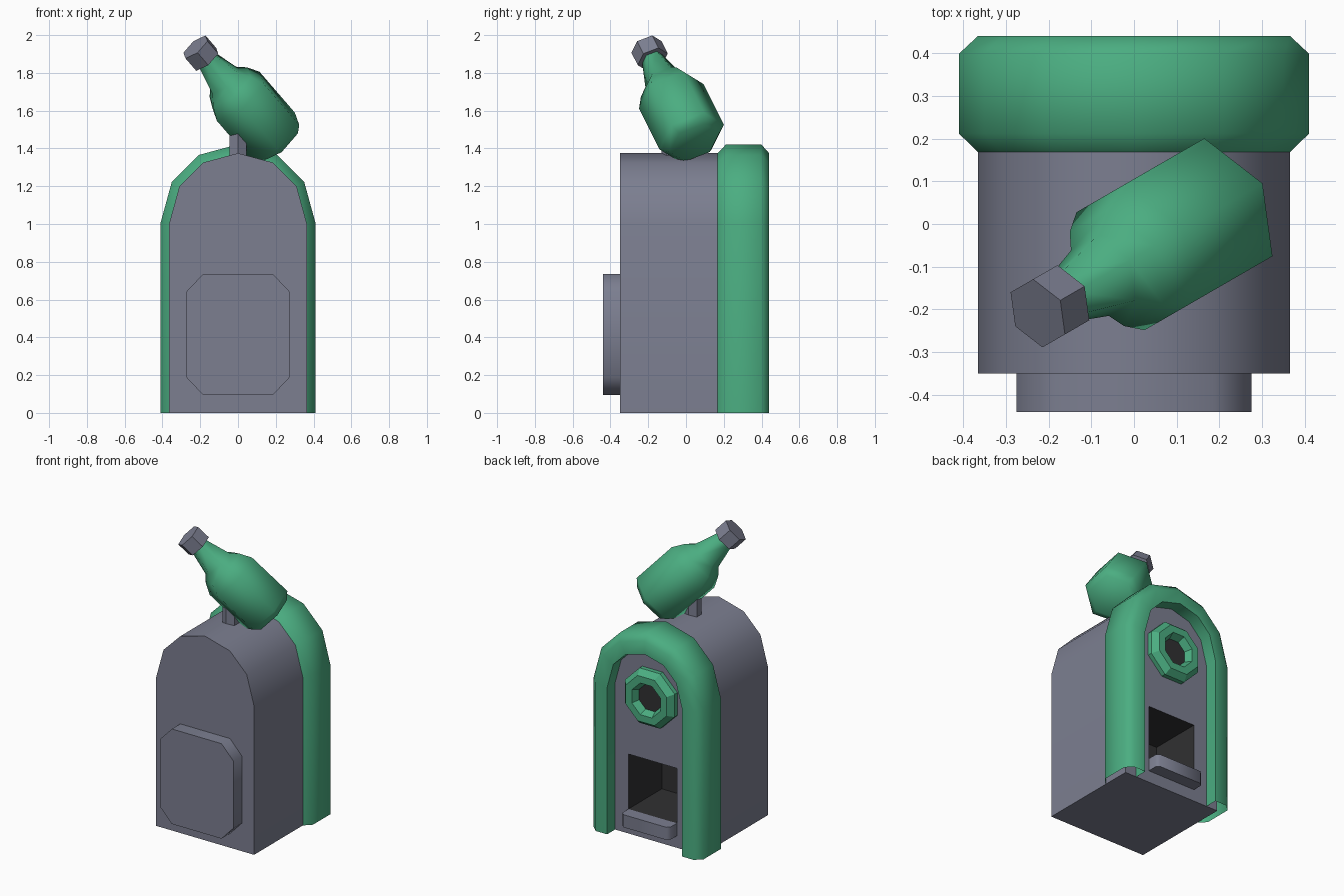
import bpy, bmesh, math
from mathutils import Vector, Matrix

if "Cube" in bpy.data.objects:
    bpy.data.objects.remove(bpy.data.objects["Cube"])


def material(name, rgb):
    m = bpy.data.materials.new(name)
    m.diffuse_color = (*rgb, 1)
    m.use_nodes = True
    m.node_tree.nodes["Principled BSDF"].inputs["Base Color"].default_value = m.diffuse_color
    return m


GREY = material("slate_grey", (0.20, 0.21, 0.28))
GREEN = material("bottle_green", (0.07, 0.42, 0.22))
DARK = material("dark_interior", (0.03, 0.03, 0.032))


def finish(bm, name, mats, angle=None):
    """Turn a bmesh into an object; smooth it by angle if one is given."""
    bmesh.ops.recalc_face_normals(bm, faces=bm.faces)
    me = bpy.data.meshes.new(name)
    bm.to_mesh(me)
    bm.free()
    ob = bpy.data.objects.new(name, me)
    bpy.context.collection.objects.link(ob)
    for m in mats:
        me.materials.append(m)
    if angle:
        bpy.ops.object.select_all(action='DESELECT')
        ob.select_set(True)
        bpy.context.view_layer.objects.active = ob
        bpy.ops.object.shade_smooth_by_angle(angle=math.radians(angle))
    return ob


def bridge(bm, rings, closed=True):
    n = len(rings[0])
    for a, b in zip(rings, rings[1:]):
        for i in range(n if closed else n - 1):
            j = (i + 1) % n
            bm.faces.new((a[i], a[j], b[j], b[i]))


def prism(name, outline, y0, y1, mat, angle=50):
    """Extrude an x-z outline along y."""
    bm = bmesh.new()
    rings = [[bm.verts.new((x, y, z)) for x, z in outline] for y in (y0, y1)]
    bridge(bm, rings)
    bm.faces.new(rings[0])
    bm.faces.new(rings[1])
    return finish(bm, name, [mat], angle)


def lathe(name, profile, sides, frame, mat, angle=None, phase=0.0, caps=(True, True)):
    """Revolve (distance, radius) pairs; frame = origin, axis, u, w."""
    o, d, u, w = frame
    bm = bmesh.new()
    rings = []
    for t, r in profile:
        ring = []
        for k in range(sides):
            a = 2 * math.pi * k / sides + phase
            ring.append(bm.verts.new(o + d * t + u * (r * math.cos(a)) + w * (r * math.sin(a))))
        rings.append(ring)
    bridge(bm, rings)
    for use, ring in zip(caps, (rings[0], rings[-1])):
        if use:
            bm.faces.new(ring)
    return finish(bm, name, [mat], angle)


def box_cutter(lo, hi):
    bm = bmesh.new()
    size = Vector(hi) - Vector(lo)
    mid = (Vector(hi) + Vector(lo)) / 2
    bmesh.ops.create_cube(bm, size=1, matrix=Matrix.Translation(mid) @ Matrix.Diagonal((*size, 1)))
    for f in bm.faces:
        f.material_index = 1
    return finish(bm, "opening_cutter", [GREY, DARK])


# Arched cabinet body with a dispensing opening in the back
half = [(0.365, 0), (0.365, 1.0), (0.31, 1.2), (0.185, 1.325)]
arch = [(-x, z) for x, z in half] + [(0, 1.375)] + half[::-1]
body = prism("cabinet_body", arch, -0.35, 0.355, GREY)
body.data.materials.append(DARK)
cutter = box_cutter((-0.18, 0.0, 0.165), (0.18, 0.5, 0.535))
cutter.hide_render = True
mod = body.modifiers.new("opening", 'BOOLEAN')
mod.operation = 'DIFFERENCE'
mod.solver = 'EXACT'
mod.object = cutter
bpy.ops.object.select_all(action='DESELECT')
body.select_set(True)
bpy.context.view_layer.objects.active = body
bpy.ops.object.modifier_apply(modifier=mod.name)
bpy.data.objects.remove(cutter)

# Front panel with clipped corners
quarter = [(0.275, 0.225), (0.185, 0.32)]
panel = []
for sx, sz in ((1, 1), (-1, 1), (-1, -1), (1, -1)):
    pts = quarter if sx * sz > 0 else quarter[::-1]
    panel += [(sx * x, 0.415 + sz * z) for x, z in pts]
prism("front_panel", panel, -0.44, -0.34, GREY)

# Green trim swept round the back of the arch, open at the bottom
section = [(0, 0.168), (0.045, 0.212), (0.045, 0.398), (0, 0.44), (-0.085, 0.44), (-0.085, 0.353)]
path = [Vector(p) for p in arch]
bm = bmesh.new()
rings = []
for i, p in enumerate(path):
    normals = []
    for a, b in ((i - 1, i), (i, i + 1)):
        if a >= 0 and b < len(path):
            e = (path[b] - path[a]).normalized()
            normals.append(Vector((-e.y, e.x)))
    n1, n2 = normals[0], normals[-1]
    miter = (n1 + n2) / (1 + n1.dot(n2))
    rings.append([bm.verts.new((p.x + miter.x * d, y, p.y + miter.y * d)) for d, y in section])
bridge(bm, rings, closed=False)
finish(bm, "arch_trim", [GREEN], 50)

# Round port on the back
back = (Vector((0, 0, 0.97)), Vector((0, 1, 0)), Vector((1, 0, 0)), Vector((0, 0, 1)))
lathe("port_ring", [(0.35, 0.2), (0.385, 0.2), (0.425, 0.165), (0.425, 0.115), (0.375, 0.09)],
      8, back, GREEN, phase=math.pi / 8, caps=(False, False))
lathe("port_hole", [(0.35, 0.095), (0.378, 0.092)], 8, back, DARK, phase=math.pi / 8)

# Tray lip under the opening
up = Vector((0, 0, 1))
bm = bmesh.new()
plan = [(-0.18, 0.34), (-0.18, 0.42), (-0.16, 0.44), (0.16, 0.44), (0.18, 0.42), (0.18, 0.34)]
rings = [[bm.verts.new((x, y, z)) for x, y in plan] for z in (0.08, 0.165)]
bridge(bm, rings)
bm.faces.new(rings[0])
bm.faces.new(rings[1])
finish(bm, "tray_lip", [GREY], 50)

# Post carrying the bottle
post = (Vector((0, -0.077, 0)), up, Vector((0, 1, 0)), Vector((1, 0, 0)))
lathe("bottle_post", [(1.3, 0.052), (1.5, 0.052)], 6, post, GREY)

# Tilted six-sided bottle and cap, leaning 45 degrees
axis = Vector((-0.612, -0.354, 0.707)).normalized()
side = Vector((-0.5, 0.866, 0)).normalized()
tilt = (Vector((0.188, 0.03, 1.46)), axis, axis.cross(side) * -1, side)
lathe("bottle", [(-0.042, 0.14), (0, 0.184), (0.305, 0.184), (0.375, 0.147),
                 (0.425, 0.102), (0.59, 0.058)], 6, tilt, GREEN, 62)
lathe("bottle_cap", [(0.582, 0.086), (0.675, 0.086)], 6, tilt, GREY)
